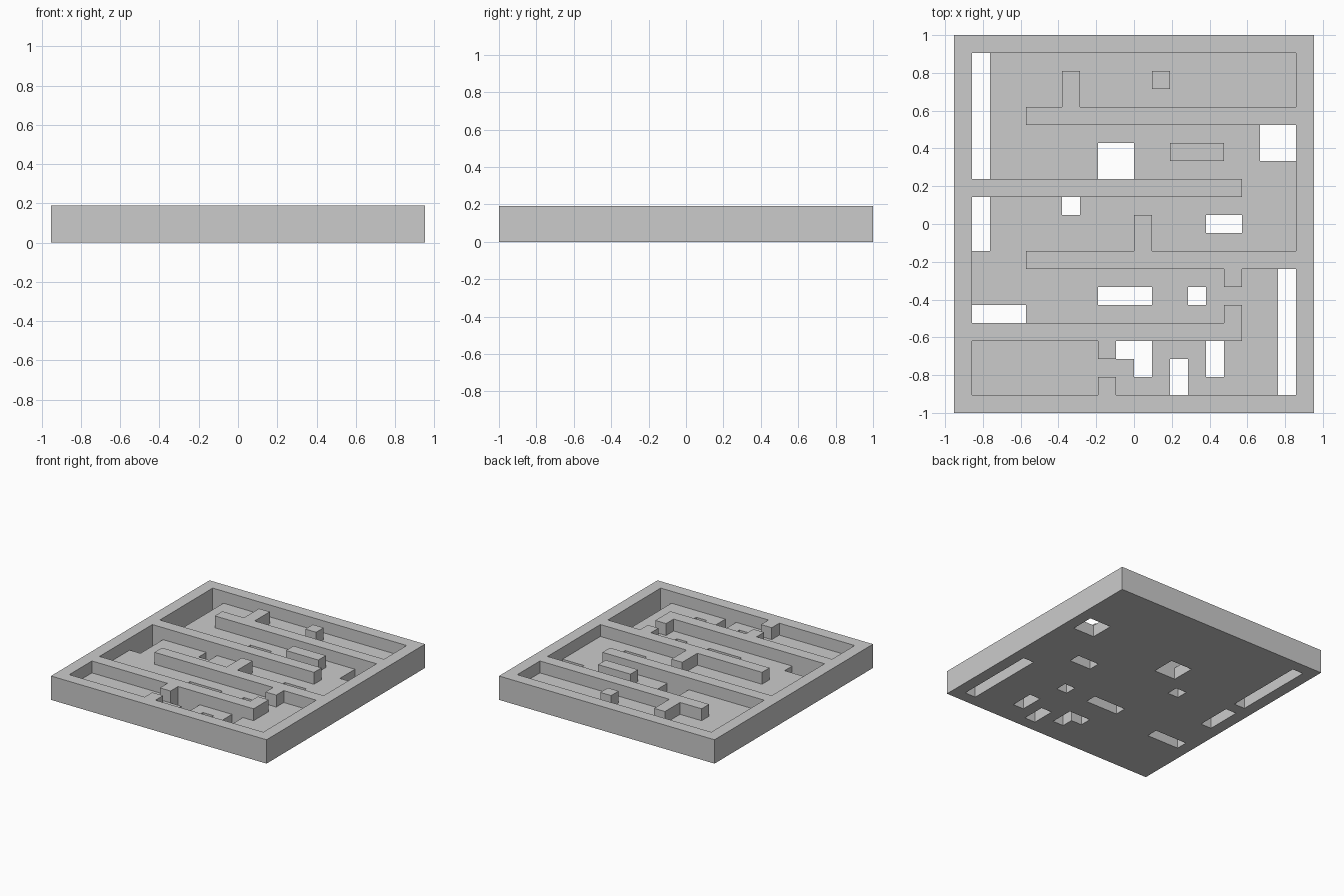
import bpy, bmesh, math

if "Cube" in bpy.data.objects:
    bpy.data.objects.remove(bpy.data.objects["Cube"])

NX, NY = 20, 21
U = 2 / NY                      # one maze cell

# level per cell: 0 = opening, 1 = floor, 2 = wall
level = [[1] * NY for _ in range(NX)]

def fill(x0, x1, y0, y1, h):
    for x in range(x0, x1):
        for y in range(y0, y1):
            level[x][y] = h

# outer rim, long baffles, stubs and free-standing blocks
walls = [
    (0, 20, 0, 1), (0, 20, 20, 21), (0, 1, 0, 21), (19, 20, 0, 21),
    (4, 20, 16, 17), (0, 16, 12, 13), (4, 20, 8, 9), (0, 16, 4, 5),
    (6, 7, 17, 19), (10, 11, 9, 11), (15, 16, 7, 8), (15, 16, 5, 6),
    (8, 9, 3, 4), (8, 9, 1, 2),
    (11, 12, 18, 19), (12, 15, 14, 15),
]
# openings through the floor
holes = [
    (1, 2, 13, 20), (8, 10, 13, 15), (17, 19, 14, 16), (6, 7, 11, 12),
    (1, 2, 9, 12), (14, 16, 10, 11), (8, 11, 6, 7), (13, 14, 6, 7),
    (1, 4, 5, 6), (18, 19, 1, 8), (9, 11, 3, 4), (10, 11, 2, 3),
    (12, 13, 1, 3), (14, 15, 2, 4),
]
for w in walls:
    fill(*w, 2)
for h in holes:
    fill(*h, 0)

def height(x, y):
    return level[x][y] if 0 <= x < NX and 0 <= y < NY else 0

bm = bmesh.new()

def quad(*pts):
    bm.faces.new([bm.verts.new(((x - NX / 2) * U, (y - NY / 2) * U, z * U))
                  for x, y, z in pts])

# one closed skin: underside, tops and steps between neighbouring cells
for x in range(NX):
    for y in range(NY):
        h = level[x][y]
        if h == 0:
            continue
        c = [(x, y), (x + 1, y), (x + 1, y + 1), (x, y + 1)]
        quad(*[(a, b, h) for a, b in c])
        quad(*[(a, b, 0) for a, b in reversed(c)])
        for i, (dx, dy) in enumerate([(0, -1), (1, 0), (0, 1), (-1, 0)]):
            p, q = c[i], c[(i + 1) % 4]
            for z in range(height(x + dx, y + dy), h):
                quad((*p, z), (*q, z), (*q, z + 1), (*p, z + 1))

# weld and merge the flat areas
bmesh.ops.remove_doubles(bm, verts=bm.verts, dist=U * 0.01)
bmesh.ops.dissolve_limit(bm, angle_limit=math.radians(1),
                         verts=bm.verts, edges=bm.edges)

mesh = bpy.data.meshes.new("maze_board")
bm.to_mesh(mesh)
bm.free()
board = bpy.data.objects.new("maze_board", mesh)
bpy.context.collection.objects.link(board)
